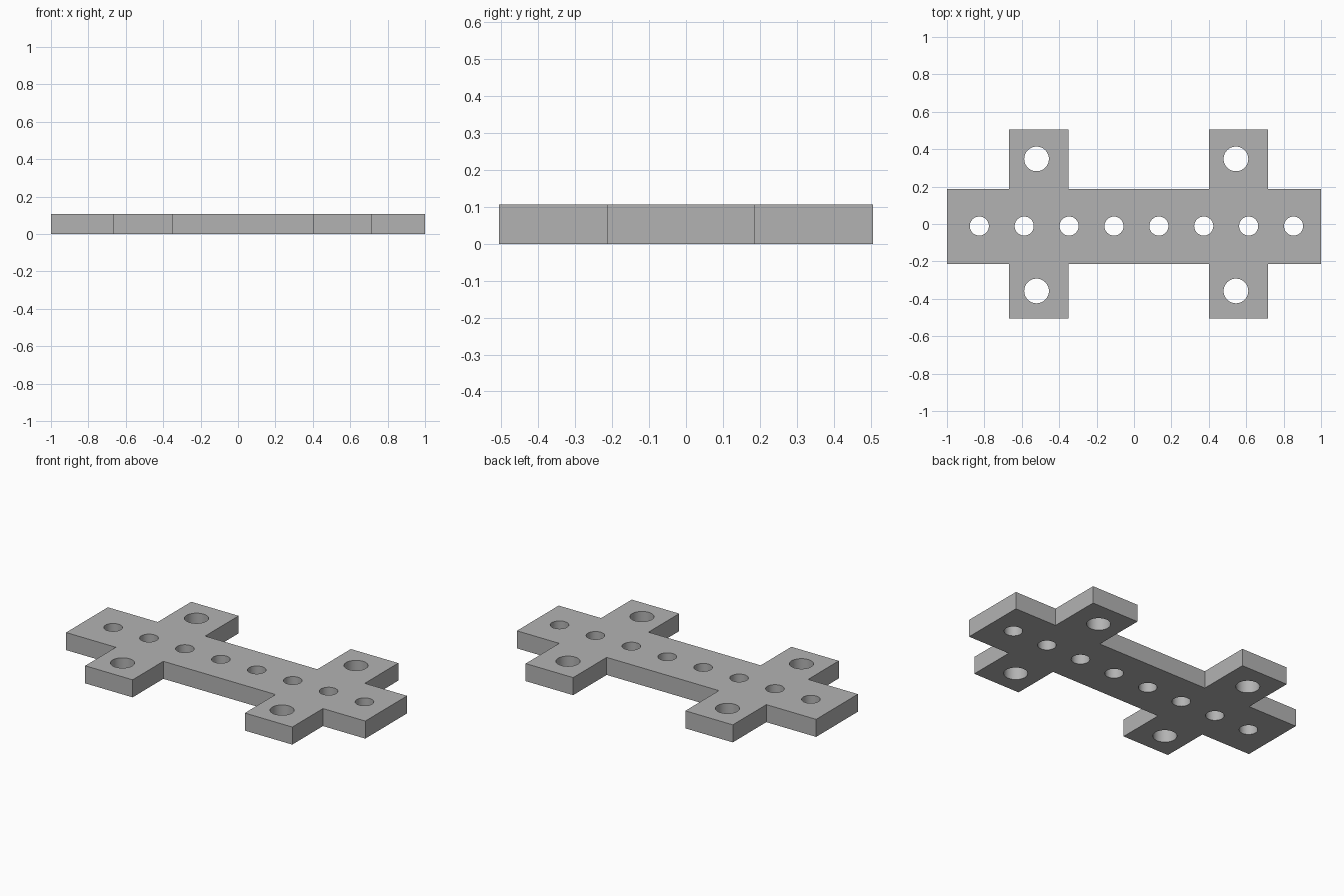
import bpy
import bmesh
import math
from mathutils import Matrix

if "Cube" in bpy.data.objects:
    bpy.data.objects.remove(bpy.data.objects["Cube"])

HEIGHT = 0.106
BAR_Y = (-0.213, 0.186)
ARM_Y = 0.506
ARMS_X = ((-0.667, -0.35), (0.4, 0.717))
HOLE_Y = -0.011

# Grey material
grey = bpy.data.materials.new("plain grey")
grey.use_nodes = True
colour = (0.45, 0.45, 0.45, 1)
grey.diffuse_color = colour
grey.node_tree.nodes["Principled BSDF"].inputs["Base Color"].default_value = colour


def make_object(name, bm):
    mesh = bpy.data.meshes.new(name)
    bm.to_mesh(mesh)
    bm.free()
    obj = bpy.data.objects.new(name, mesh)
    bpy.context.collection.objects.link(obj)
    mesh.materials.append(grey)
    return obj


# Outline of the bar with four arms, bottom edge then top edge
low, high = BAR_Y
bottom_edge = [(-1, low)]
top_edge = [(-1, high)]
for x0, x1 in ARMS_X:
    bottom_edge += [(x0, low), (x0, -ARM_Y), (x1, -ARM_Y), (x1, low)]
    top_edge += [(x0, high), (x0, ARM_Y), (x1, ARM_Y), (x1, high)]
bottom_edge.append((1, low))
top_edge.append((1, high))

# Plate body
bm = bmesh.new()
face = bm.faces.new([bm.verts.new((x, y, 0)) for x, y in bottom_edge + top_edge[::-1]])
raised = bmesh.ops.extrude_face_region(bm, geom=[face], use_keep_orig=True)
verts = [g for g in raised["geom"] if isinstance(g, bmesh.types.BMVert)]
bmesh.ops.translate(bm, verts=verts, vec=(0, 0, HEIGHT))
bmesh.ops.recalc_face_normals(bm, faces=bm.faces)
plate = make_object("mounting_plate", bm)

# Drill for the row of small holes and the large hole in each arm
holes = [(-0.827 + 0.24 * i, HOLE_Y, 0.051) for i in range(8)]
holes += [(x, y, 0.066) for x in (-0.521, 0.545) for y in (-0.358, 0.348)]
bm = bmesh.new()
for x, y, radius in holes:
    bmesh.ops.create_cone(bm, cap_ends=True, segments=48, radius1=radius, radius2=radius,
                          depth=HEIGHT * 3, matrix=Matrix.Translation((x, y, HEIGHT / 2)))
drill = make_object("hole_cutter", bm)
drill.hide_render = True

# Cut the holes and remove the drill
cut = plate.modifiers.new("holes", "BOOLEAN")
cut.operation = "DIFFERENCE"
cut.solver = "EXACT"
cut.object = drill
bpy.ops.object.select_all(action="DESELECT")
plate.select_set(True)
bpy.context.view_layer.objects.active = plate
bpy.ops.object.modifier_apply(modifier=cut.name)
bpy.data.objects.remove(drill)
bpy.ops.object.shade_smooth_by_angle(angle=math.radians(30))
